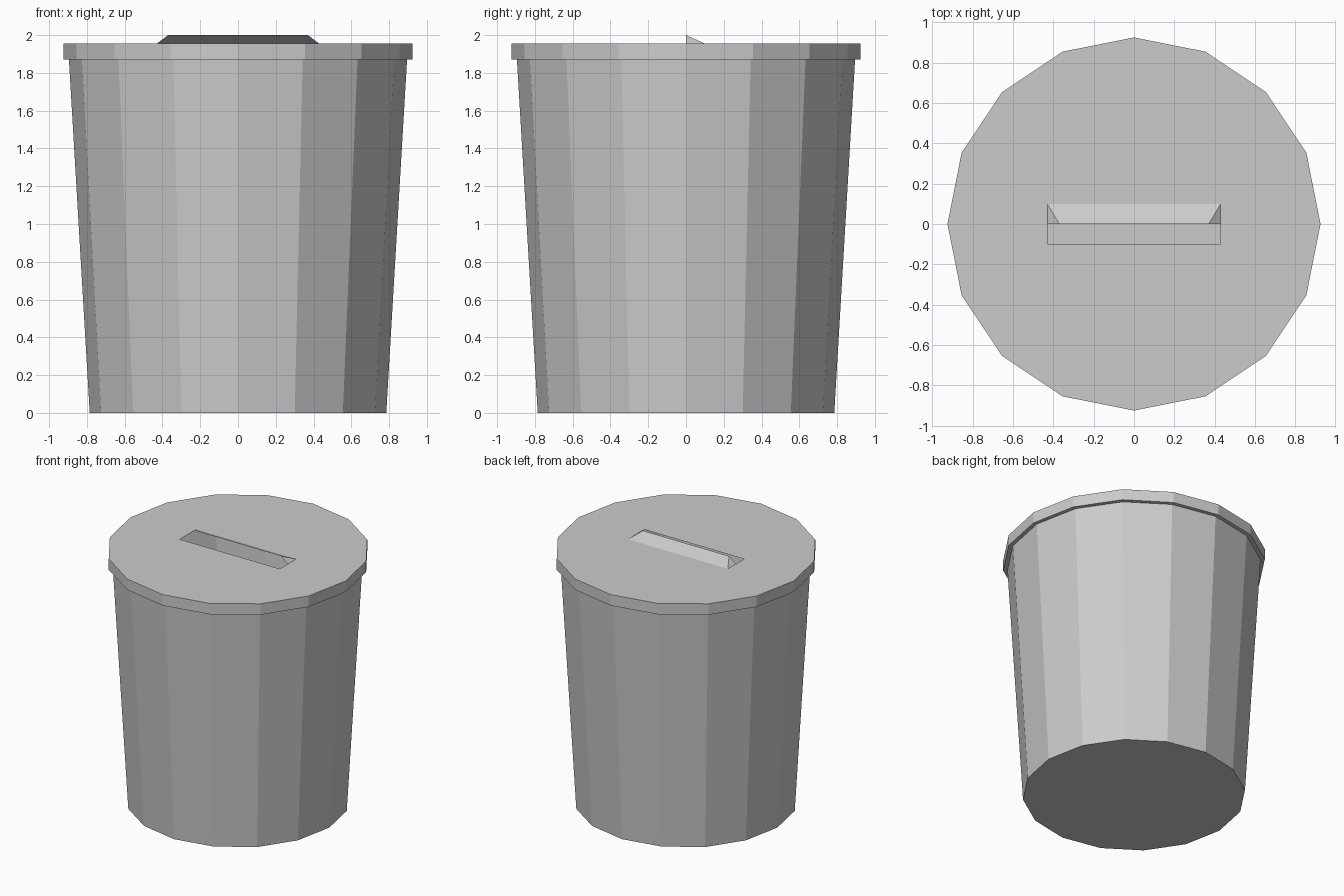
import bpy, bmesh
from math import cos, sin, tau

if "Cube" in bpy.data.objects:
    bpy.data.objects.remove(bpy.data.objects["Cube"])

SIDES = 16


def ring(bm, r, z):
    return [bm.verts.new((r * cos(tau * i / SIDES), r * sin(tau * i / SIDES), z))
            for i in range(SIDES)]


def loft(bm, lower, upper):
    for i in range(SIDES):
        j = (i + 1) % SIDES
        bm.faces.new((lower[i], lower[j], upper[j], upper[i]))


def finish(bm, name):
    mesh = bpy.data.meshes.new(name)
    bm.to_mesh(mesh)
    bm.free()
    obj = bpy.data.objects.new(name, mesh)
    bpy.context.collection.objects.link(obj)
    return obj


# Tapered bin body, open at the top under the lid
bm = bmesh.new()
base, rim = ring(bm, 0.785, 0), ring(bm, 0.895, 1.87)
bm.faces.new(base[::-1])
loft(bm, base, rim)
finish(bm, "bin_body")

# Lid: underside lip, short rim and top with a slot cut out of it
bm = bmesh.new()
inner, low, top = ring(bm, 0.895, 1.87), ring(bm, 0.925, 1.87), ring(bm, 0.925, 1.955)
loft(bm, inner, low)
loft(bm, low, top)
slot = [bm.verts.new((x, y, 1.955))
        for x, y in ((-0.43, -0.1), (0.43, -0.1), (0.43, 0), (0.43, 0.1), (-0.43, 0.1), (-0.43, 0))]
edges = [bm.edges.new((slot[i], slot[(i + 1) % 6])) for i in range(6)]
edges += [bm.edges.get((top[i], top[(i + 1) % SIDES])) for i in range(SIDES)]
bmesh.ops.triangle_fill(bm, edges=edges, use_beauty=True, normal=(0, 0, 1))

# Sloped hood over the rear half of the slot, open to the front
right = bm.verts.new((0.37, 0, 2.0))
left = bm.verts.new((-0.37, 0, 2.0))
bm.faces.new((left, right, slot[3], slot[4]))
bm.faces.new((right, slot[2], slot[3]))
bm.faces.new((left, slot[4], slot[5]))
for f in bm.faces:
    f.normal_update()
    if f.calc_center_median().z > 1.95 and f.normal.z < 0:
        f.normal_flip()
finish(bm, "lid")
